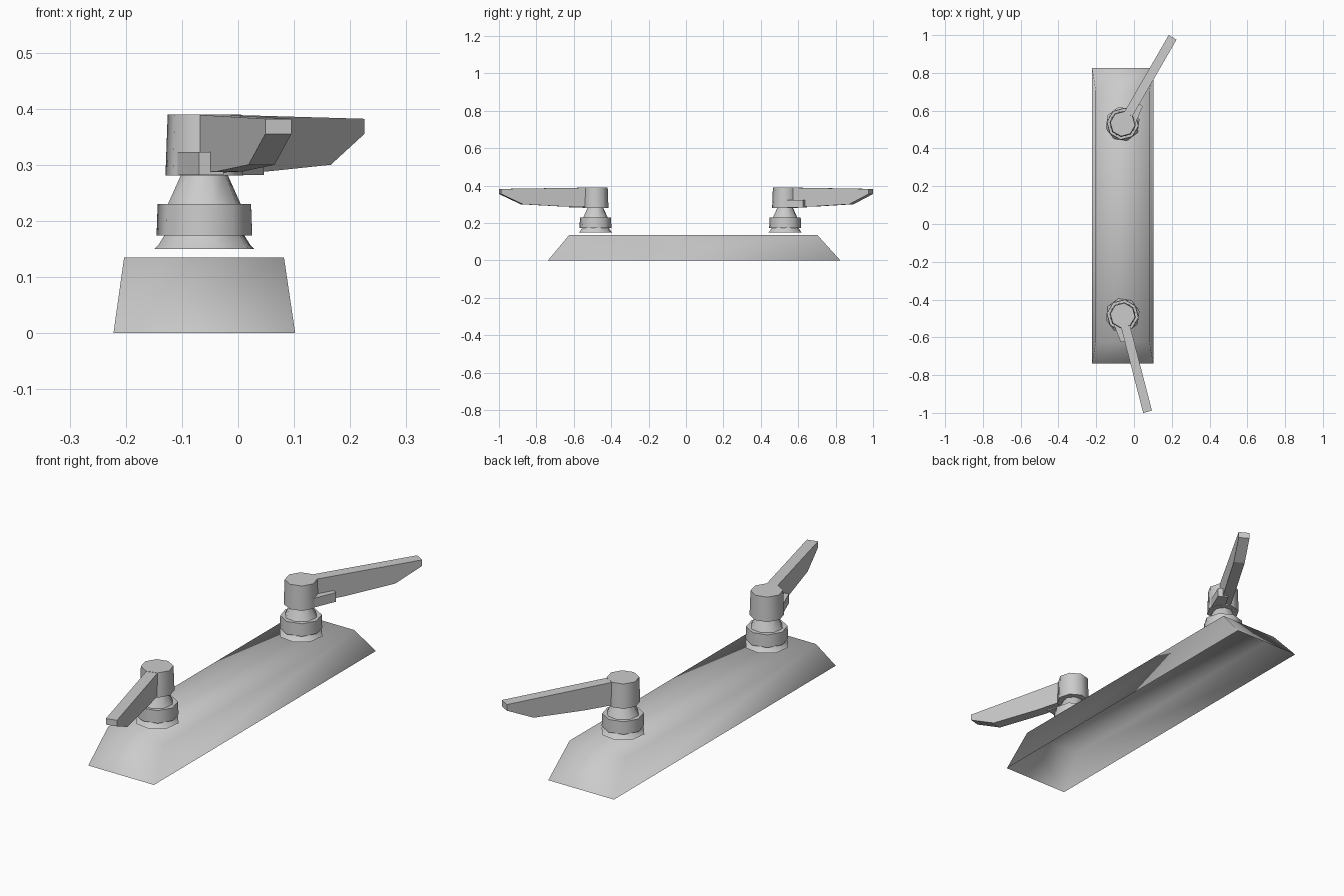
import bpy, bmesh, math
from mathutils import Matrix

if "Cube" in bpy.data.objects:
    bpy.data.objects.remove(bpy.data.objects["Cube"])


def finish(name, bm, smooth=None):
    bmesh.ops.recalc_face_normals(bm, faces=bm.faces)
    me = bpy.data.meshes.new(name)
    bm.to_mesh(me)
    bm.free()
    ob = bpy.data.objects.new(name, me)
    bpy.context.collection.objects.link(ob)
    if smooth is not None:
        bpy.ops.object.select_all(action='DESELECT')
        ob.select_set(True)
        bpy.context.view_layer.objects.active = ob
        bpy.ops.object.shade_smooth_by_angle(angle=math.radians(smooth))
    return ob


def turned(name, profile, sides, phase=0.0, smooth=50):
    # stacked rings (radius, z) with closed ends
    bm = bmesh.new()
    rings = [[bm.verts.new((r * math.cos(phase + math.tau * i / sides),
                            r * math.sin(phase + math.tau * i / sides), z))
              for i in range(sides)] for r, z in profile]
    for a, b in zip(rings, rings[1:]):
        for i in range(sides):
            j = (i + 1) % sides
            bm.faces.new((a[i], a[j], b[j], b[i]))
    bm.faces.new(rings[0])
    bm.faces.new(rings[-1])
    return finish(name, bm, smooth)


def prism(name, low, high):
    # closed solid between two matching outlines
    bm = bmesh.new()
    a = [bm.verts.new(p) for p in low]
    b = [bm.verts.new(p) for p in high]
    n = len(a)
    bm.faces.new(a)
    bm.faces.new(b)
    for i in range(n):
        bm.faces.new((a[i], a[(i + 1) % n], b[(i + 1) % n], b[i]))
    return finish(name, bm)


# base cover: tapered shell, open underneath, soft shaded
bm = bmesh.new()
lo = [bm.verts.new((x, y, 0)) for x, y in
      ((-.222, -.738), (.102, -.738), (.102, .825), (-.222, .825))]
hi = [bm.verts.new((x, y, .135)) for x, y in
      ((-.203, -.625), (.082, -.625), (.082, .703), (-.203, .703))]
bm.faces.new(hi)
for i in range(4):
    j = (i + 1) % 4
    bm.faces.new((lo[i], lo[j], hi[j], hi[i]))
finish("base_cover", bm, 180)


def tap(label, y, angle, length):
    oct_phase = math.pi / 8
    # lever side profile, slightly narrower at the hub
    side = [(0, .286), (.18, .288), (length - .12, .30), (length, .355),
            (length, .382), (.05, .389), (0, .389)]
    parts = [
        turned("flange_" + label, [(.092, .150), (.084, .158), (.07, .18)], 8, 0),
        turned("nut_" + label, [(.086, .174), (.084, .23)], 8, oct_phase),
        turned("stem_" + label, [(.068, .228), (.042, .284)], 8, 0),
        turned("hub_" + label, [(.070, .281), (.066, .390)], 8, oct_phase),
        prism("lever_" + label, [(r, -.024, z) for r, z in side],
              [(r, .024, z) for r, z in side]),
    ]
    # small stop lug under one side of the lever
    lug = [(0, -.062), (.135, -.045), (.135, 0), (0, 0)]
    parts.append(prism("stop_lug_" + label, [(x, v, .282) for x, v in lug],
                       [(x, v, .323) for x, v in lug]))
    m = Matrix.Translation((-.06, y, 0)) @ Matrix.Rotation(math.radians(angle), 4, 'Z')
    for p in parts:
        p.data.transform(m)


tap("rear", .53, 60, .529)
tap("front", -.484, -75.5, .527)
